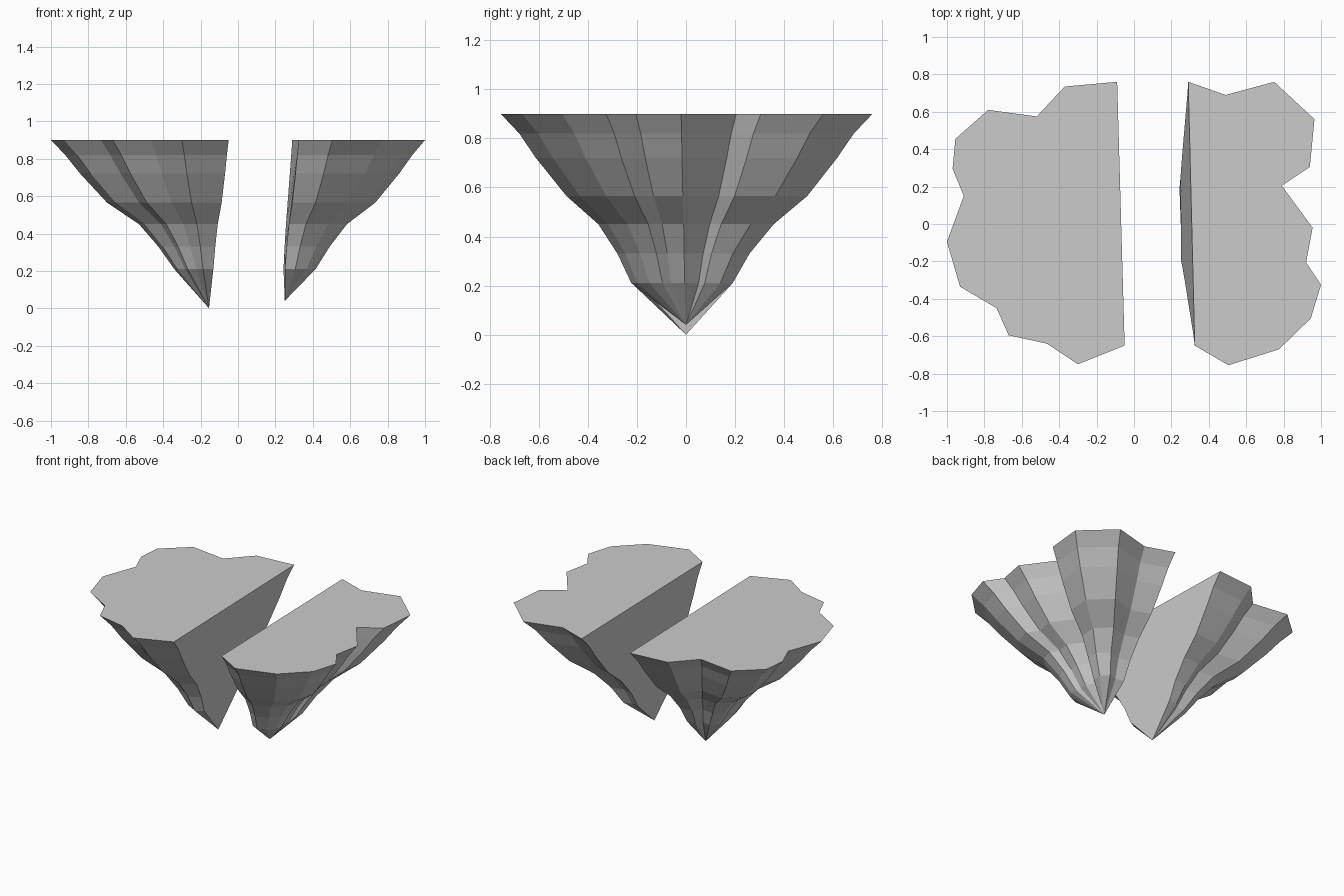
import bpy

if "Cube" in bpy.data.objects:
    bpy.data.objects.remove(bpy.data.objects["Cube"])

# height, x shrink, back y shrink, front y shrink
LEVELS = [
    (0.90, 1.00, 1.00, 1.00),
    (0.82, 0.91, 0.90, 0.90),
    (0.72, 0.815, 0.81, 0.81),
    (0.565, 0.645, 0.65, 0.645),
    (0.45, 0.443, 0.47, 0.473),
    (0.33, 0.32, 0.34, 0.37),
    (0.21, 0.22, 0.25, 0.295),
]


def rock_half(name, outline, apex, cut_x):
    """Taper a jagged top outline down to a point; first and last points bound the split face."""
    n = len(outline)
    verts = []
    for z, sx, sb, sf in LEVELS:
        for i, (x, y) in enumerate(outline):
            cx = cut_x if i in (0, n - 1) else apex[0]
            verts.append((cx + (x - cx) * sx, y * (sb if y > 0 else sf), z))
    tip = len(verts)
    verts.append(apex)

    faces = [tuple(range(n))]
    for r in range(len(LEVELS) - 1):
        for i in range(n - 1):
            a = r * n + i
            faces.append((a, a + n, a + n + 1, a + 1))
    last = (len(LEVELS) - 1) * n
    faces += [(last + i, tip, last + i + 1) for i in range(n - 1)]
    # flat split face
    first_edge = [r * n for r in range(len(LEVELS))]
    last_edge = [r * n + n - 1 for r in range(len(LEVELS))]
    faces.append(tuple(last_edge + [tip] + first_edge[::-1]))

    mesh = bpy.data.meshes.new(name)
    mesh.from_pydata(verts, [], faces)
    mesh.update()
    obj = bpy.data.objects.new(name, mesh)
    bpy.context.collection.objects.link(obj)
    return obj


# Left half, counter-clockwise from the back of the split
rock_half("left_rock_half", [
    (-0.09, 0.76), (-0.37, 0.735), (-0.52, 0.575), (-0.78, 0.61),
    (-0.955, 0.455), (-0.97, 0.295), (-0.91, 0.15), (-1.0, -0.095),
    (-0.93, -0.335), (-0.735, -0.45), (-0.67, -0.595), (-0.465, -0.64),
    (-0.30, -0.75), (-0.05, -0.65)], (-0.155, 0, 0), -0.155)

# Right half, counter-clockwise from the front of the split
rock_half("right_rock_half", [
    (0.325, -0.65), (0.505, -0.755), (0.775, -0.67), (0.945, -0.505),
    (1.0, -0.325), (0.92, -0.205), (0.955, -0.02), (0.79, 0.205),
    (0.94, 0.305), (0.965, 0.56), (0.75, 0.76), (0.49, 0.69),
    (0.29, 0.76)], (0.25, 0, 0.04), 0.23)
